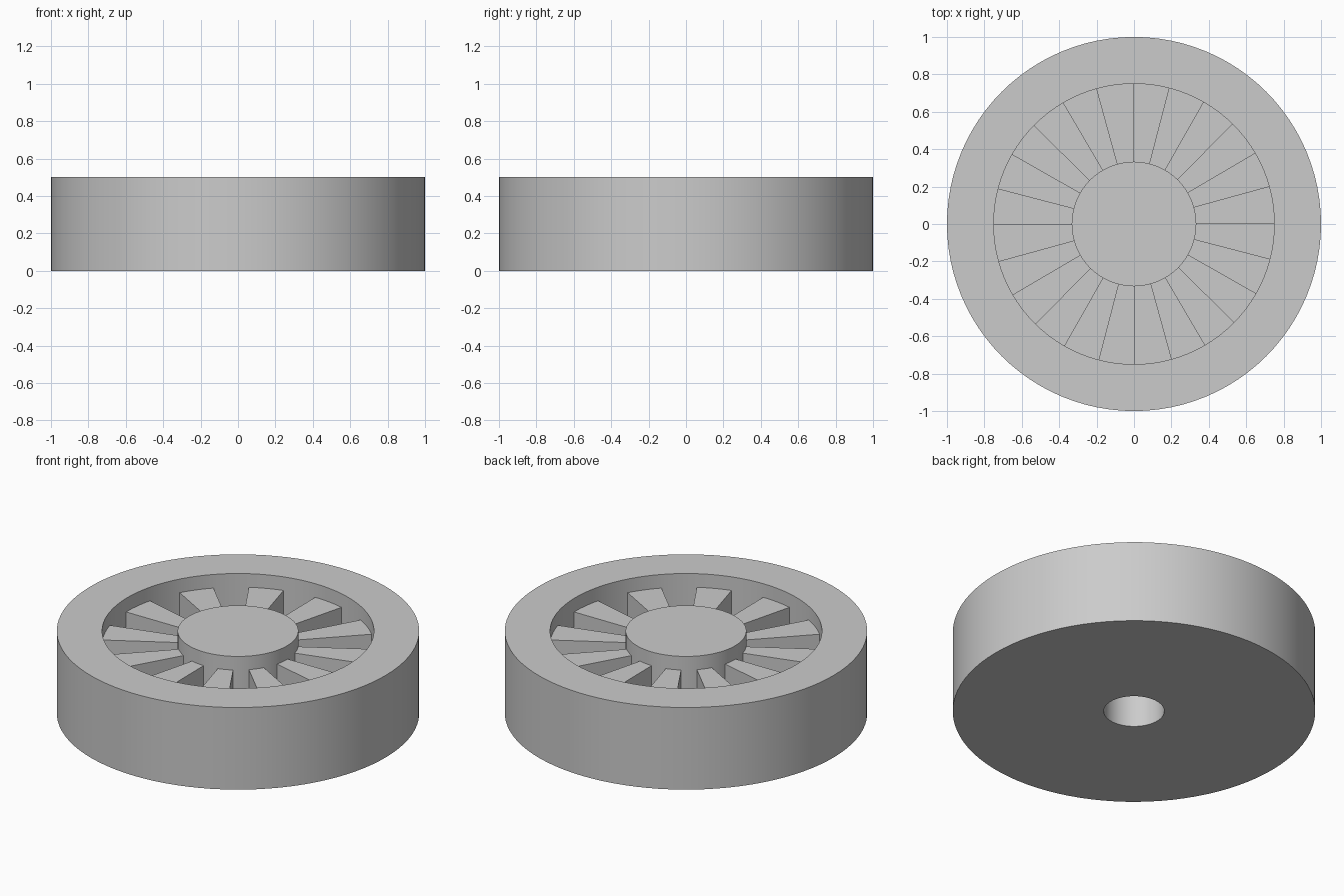
import bpy, bmesh
from math import radians, cos, sin, tau
from mathutils import Matrix

cube = bpy.data.objects.get("Cube")
if cube:
    bpy.data.objects.remove(cube, do_unlink=True)

SEGMENTS = 96
SPOKES = 12
TOP = 0.5
FLOOR = 0.083
SPOKE_TOP = 0.417
HUB_R, RIM_R, BORE_R = 0.333, 0.75, 0.167

# Single grey material
grey = bpy.data.materials.new("plain grey")
grey.use_nodes = True
grey.diffuse_color = (0.6, 0.6, 0.6, 1)
grey.node_tree.nodes["Principled BSDF"].inputs["Base Color"].default_value = (0.6, 0.6, 0.6, 1)


def finish(bm, name):
    bmesh.ops.recalc_face_normals(bm, faces=bm.faces)
    mesh = bpy.data.meshes.new(name)
    bm.to_mesh(mesh)
    bm.free()
    obj = bpy.data.objects.new(name, mesh)
    bpy.context.collection.objects.link(obj)
    mesh.materials.append(grey)
    bpy.ops.object.select_all(action='DESELECT')
    obj.select_set(True)
    bpy.context.view_layer.objects.active = obj
    bpy.ops.object.shade_smooth_by_angle(angle=radians(30))
    return obj


def lathe(name, profile):
    bm = bmesh.new()
    verts = [bm.verts.new((r, 0, z)) for r, z in profile]
    edges = [bm.edges.new(pair) for pair in zip(verts, verts[1:])]
    bmesh.ops.spin(bm, geom=verts + edges, cent=(0, 0, 0), axis=(0, 0, 1),
                   angle=tau, steps=SEGMENTS, use_merge=True)
    bmesh.ops.remove_doubles(bm, verts=bm.verts, dist=1e-4)
    return finish(bm, name)


# Wheel body: blind bore, flat underside, rim, recessed floor and hub
lathe("wheel_body", [
    (0, 0.4), (BORE_R, 0.4), (BORE_R, 0), (1, 0), (1, TOP),
    (RIM_R, TOP), (RIM_R, FLOOR), (HUB_R, FLOOR), (HUB_R, TOP), (0, TOP)])


# Wedge spokes, sunk slightly into the hub, rim and floor
def spoke(name, middle):
    bm = bmesh.new()
    half = radians(7.5)
    inner, outer = HUB_R - 0.02, RIM_R + 0.02
    corners = [(inner, -half), (outer, -half), (outer, half), (inner, half)]
    base = bm.faces.new([bm.verts.new((r * cos(a), r * sin(a), FLOOR - 0.02))
                         for r, a in corners])
    new = bmesh.ops.extrude_face_region(bm, geom=[base], use_keep_orig=True)["geom"]
    top = [v for v in new if isinstance(v, bmesh.types.BMVert)]
    bmesh.ops.translate(bm, verts=top, vec=(0, 0, SPOKE_TOP - FLOOR + 0.02))
    bmesh.ops.rotate(bm, verts=bm.verts, cent=(0, 0, 0),
                     matrix=Matrix.Rotation(middle, 3, 'Z'))
    return finish(bm, name)


for i in range(SPOKES):
    spoke(f"spoke_{i + 1}", radians(22.9) + i * tau / SPOKES)
